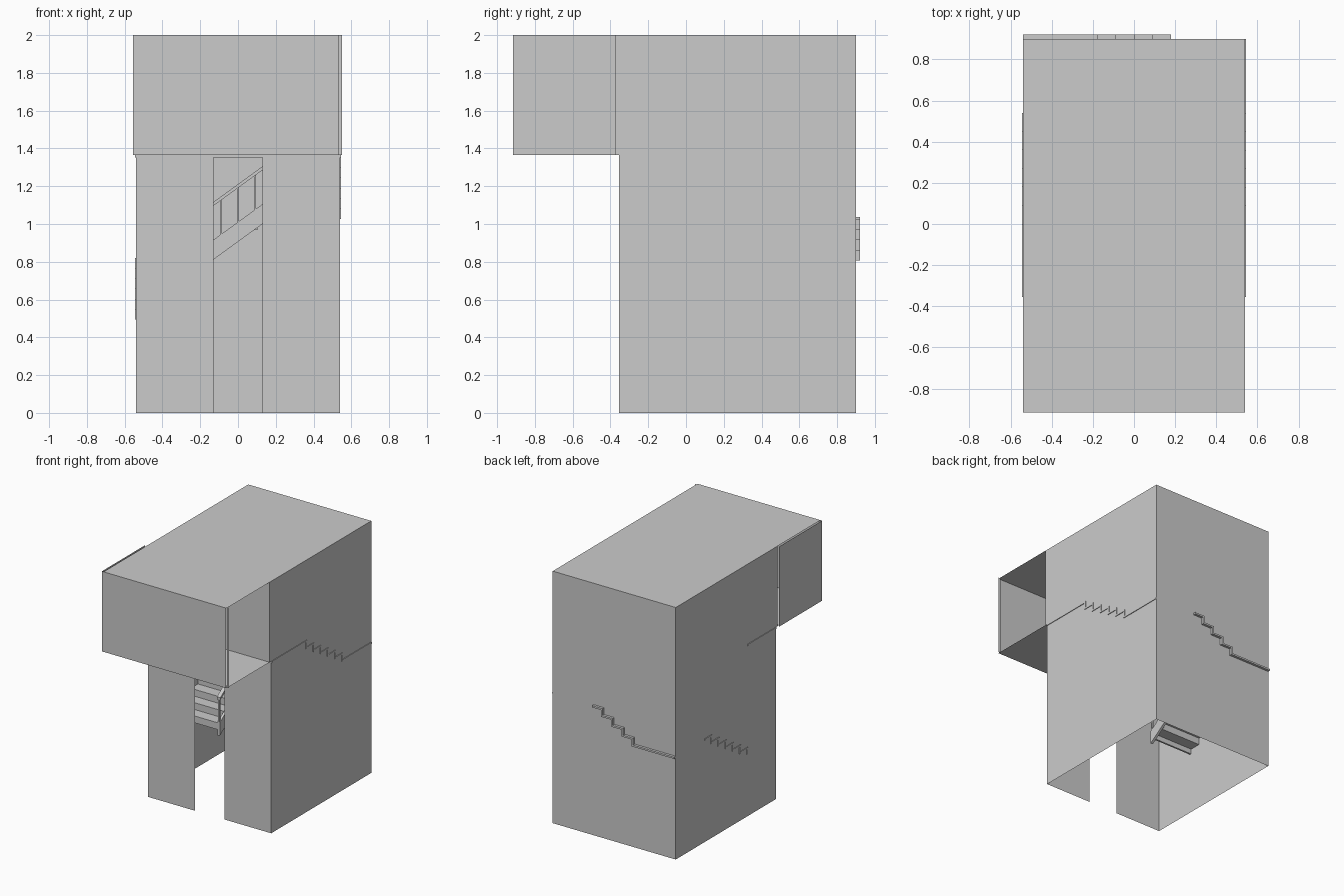
import bpy
from mathutils import Vector

if "Cube" in bpy.data.objects:
    bpy.data.objects.remove(bpy.data.objects["Cube"])

W, BACK, FRONT, NOSE = 0.54, 0.90, -0.355, -0.915
FLOOR, TOP = 1.365, 2.0
RISE, RUN, INNER, T = 0.0542, 0.09, 0.18, 0.014


def mesh(name, verts, faces):
    me = bpy.data.meshes.new(name)
    me.from_pydata(verts, [], faces)
    ob = bpy.data.objects.new(name, me)
    bpy.context.collection.objects.link(ob)
    return ob


def sheet(name, a, b):
    """Flat wall: rectangle between opposite corners, one axis constant."""
    k = [i for i in range(3) if a[i] == b[i]][0]
    u, v = [i for i in range(3) if i != k]
    pts = []
    for s, t in ((a, a), (b, a), (b, b), (a, b)):
        p = list(a)
        p[u], p[v] = s[u], t[v]
        pts.append(p)
    return mesh(name, pts, [(0, 1, 2, 3)])


def prism(name, profile, place, d0, d1):
    """Extrude a (run, z) outline sideways from d0 to d1."""
    n = len(profile)
    verts = [place(s, d, z) for d in (d0, d1) for s, z in profile]
    faces = [tuple(range(n))[::-1], tuple(range(n, 2 * n))]
    faces += [(i, (i + 1) % n, n + (i + 1) % n, n + i) for i in range(n)]
    ob = mesh(name, verts, faces)
    import bmesh
    bm = bmesh.new()
    bm.from_mesh(ob.data)
    bmesh.ops.recalc_face_normals(bm, faces=bm.faces)
    bm.to_mesh(ob.data)
    bm.free()
    return ob


def box(name, a, b):
    return prism(name, [(a[0], a[2]), (b[0], a[2]), (b[0], b[2]), (a[0], b[2])],
                 lambda s, d, z: (s, d, z), a[1], b[1])


# tower shell, open underneath
sheet("left_wall", (-W, FRONT, 0), (-W, BACK, TOP))
sheet("right_wall", (W, FRONT, 0), (W, BACK, TOP))
sheet("back_wall", (-W, BACK, 0), (W, BACK, TOP))
sheet("roof", (-W, NOSE, TOP), (W, BACK, TOP))
for side, s in (("left", -1), ("right", 1)):
    sheet(side + "_front_wall", (s * W, FRONT, 0), (s * 0.13, FRONT, FLOOR))
    # inner wall of the overhanging room, either side of its doorway
    x0, x1 = sorted((s * W, s * 0.13))
    box(side + "_room_wall", (x0, -0.375, FLOOR), (x1, FRONT, 1.825))
box("room_lintel", (-W, -0.375, 1.825), (W, FRONT, TOP))

# overhanging room, open on the right
sheet("room_front", (-0.555, NOSE, FLOOR), (0.535, NOSE, TOP))
sheet("room_front_strip", (0.535, -0.90, FLOOR), (0.55, -0.90, TOP))
sheet("room_left", (-0.555, NOSE, FLOOR), (-0.555, -0.375, TOP))
sheet("room_floor", (-W, NOSE, FLOOR), (W, FRONT, FLOOR))
box("landing_floor", (-0.545, FRONT, FLOOR - T), (0.545, 0.0, FLOOR))


def flight(name, steps, z, place, outer, lead, start_drop):
    """Folded step ribbon plus inner stringer, handrail and posts."""
    top, under = [], []
    if lead:
        top.append((-lead, z))
        under.append((-lead, z - T))
    else:
        top.append((0, z))
        under.append((T, z))
    for i in range(steps):
        s, h = i * RUN, z + i * RISE
        if i or lead:
            top.append((s, h))
            under.append((s + T, h - T))
        top.append((s, h + RISE))
        under.append((s + T, h + RISE - T))
    end = z + steps * RISE
    top.append((steps * RUN, end))
    under.append((steps * RUN, end - T))
    prism(name + "_steps", top + under[::-1], place, 0, outer)

    run = steps * RUN
    lo = z - start_drop

    def bar(part, s0, s1, a, b, d0, d1):
        f = lambda s: lo + (end - lo) * s / run
        prism(name + part, [(s0, f(s0) + a), (s1, f(s1) + a),
                            (s1, f(s1) + b), (s0, f(s0) + b)], place, d0, d1)

    bar("_stringer", 0, run, 0, 0.105, -0.02, 0)
    bar("_handrail", 0, run, 0.285, 0.305, -0.025, 0.005)
    for i in range(steps + 1):
        c = min(max(i * RUN, 0.006), run - 0.006)
        bar("_post", c - 0.006, c + 0.006, 0.105, 0.285, -0.016, -0.004)


# three flights winding up the walls; step ends poke through the shell
flight("left_flight", 6, 0.495,
       lambda s, d, z: (-INNER - d, s, z), 0.365, 0, 0.045)
flight("back_flight", 4, 0.82,
       lambda s, d, z: (s - INNER, W + d, z), 0.38, 0.36, 0.045)
flight("right_flight", 6, 1.04,
       lambda s, d, z: (INNER + d, W - s, z), 0.365, 0.36, 0.045)
box("right_landing", (INNER, 0.0, FLOOR - T), (0.545, 0.09, FLOOR))
